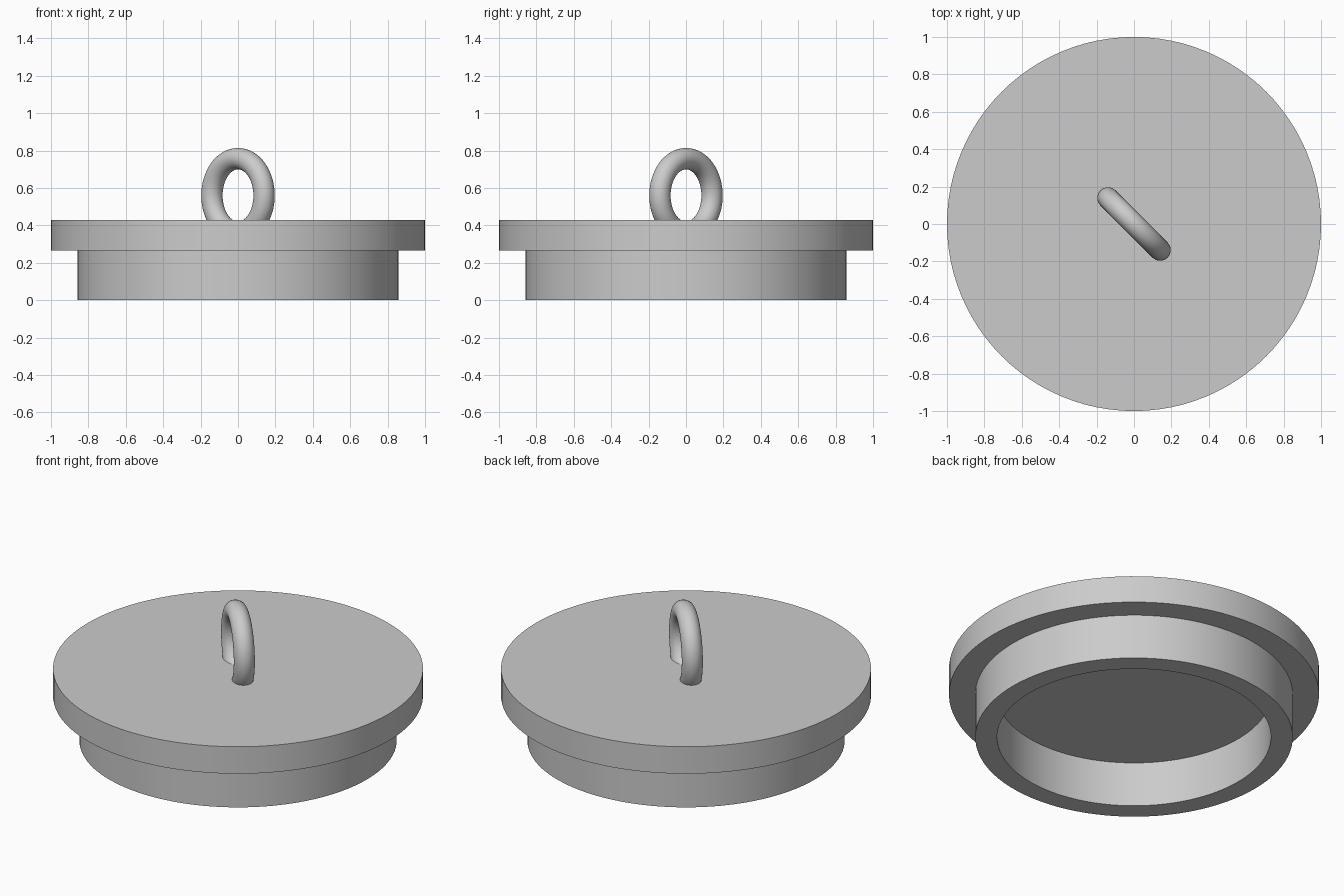
import bpy, bmesh, math

if "Cube" in bpy.data.objects:
    bpy.data.objects.remove(bpy.data.objects["Cube"], do_unlink=True)

grey = bpy.data.materials.new("plain grey")
grey.use_nodes = True
colour = (0.6, 0.6, 0.6, 1)
grey.diffuse_color = colour
grey.node_tree.nodes["Principled BSDF"].inputs["Base Color"].default_value = colour


def finish(obj, name):
    obj.name = name
    obj.data.materials.append(grey)
    bpy.ops.object.select_all(action="DESELECT")
    obj.select_set(True)
    bpy.context.view_layer.objects.active = obj
    bpy.ops.object.shade_smooth_by_angle(angle=math.radians(35))


def lathe(name, profile, segments=96):
    """Spin a radius/height profile about z; the ends sit on the axis."""
    bm = bmesh.new()
    verts = [bm.verts.new((r, 0, z)) for r, z in profile]
    edges = [bm.edges.new(pair) for pair in zip(verts, verts[1:])]
    bmesh.ops.spin(bm, geom=verts + edges, cent=(0, 0, 0), axis=(0, 0, 1),
                   angle=math.tau, steps=segments, use_duplicate=False)
    bmesh.ops.remove_doubles(bm, verts=bm.verts, dist=0.0001)
    bmesh.ops.recalc_face_normals(bm, faces=bm.faces)
    mesh = bpy.data.meshes.new(name)
    bm.to_mesh(mesh)
    bm.free()
    obj = bpy.data.objects.new(name, mesh)
    bpy.context.collection.objects.link(obj)
    finish(obj, name)


# Flanged lid with a hollow plug below
top, flange, plug, bore = 0.428, 0.267, 0.858, 0.74
lathe("plug_lid", [(0, top), (1, top), (1, flange), (plug, flange),
                   (plug, 0), (bore, 0), (bore, flange), (0, flange)])

# Upright ring set diagonally, with its foot sunk in the lid
bpy.ops.mesh.primitive_torus_add(
    major_radius=0.197, minor_radius=0.057, major_segments=64, minor_segments=32,
    location=(0, 0, 0.56), rotation=(math.pi / 2, 0, -math.pi / 4))
finish(bpy.context.object, "pull_ring")
